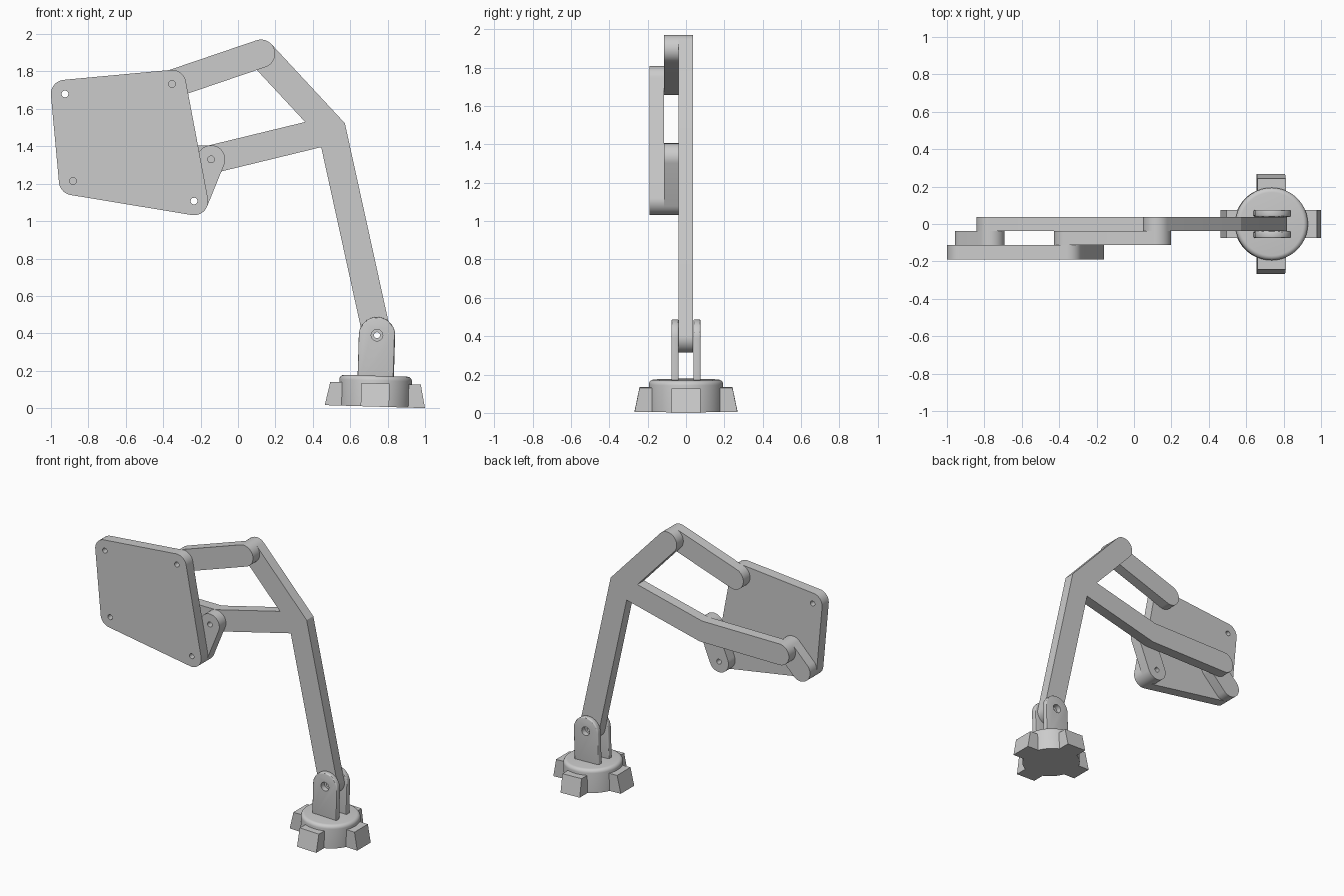
import bpy, bmesh, math
from mathutils import Vector, Matrix

if "Cube" in bpy.data.objects:
    bpy.data.objects.remove(bpy.data.objects["Cube"])

R = 0.0755                      # half width of the arm bars
T = 0.0755                      # layer thickness
Y = [0.0375, 0.0375 - T, 0.0375 - 2 * T, 0.0375 - 3 * T]   # layer boundaries, back to front


def outline(walk, r, rounded=False, n=20):
    """Offset a closed walk of (x, z) points: round at turnarounds, mitred at bends."""
    pts = [Vector(p) for p in walk]
    out = []
    for i, p in enumerate(pts):
        a, b = pts[i - 1], pts[(i + 1) % len(pts)]
        d1, d2 = (p - a).normalized(), (b - p).normalized()
        n1, n2 = Vector((d1.y, -d1.x)), Vector((d2.y, -d2.x))
        back = d1.dot(d2) < -0.9999
        if back or rounded:
            turn = math.pi if back else math.acos(d1.dot(d2))
            start = math.atan2(n1.y, n1.x)
            for k in range(n + 1):
                t = start + turn * k / n
                out.append(p + r * Vector((math.cos(t), math.sin(t))))
        else:
            out.append(p + r * (n1 + n2) / (1 + n1.dot(n2)))
    return out


def finish(bm, name, matrix=None):
    bmesh.ops.recalc_face_normals(bm, faces=bm.faces)
    if matrix:
        bm.transform(matrix)
    me = bpy.data.meshes.new(name)
    bm.to_mesh(me)
    bm.free()
    ob = bpy.data.objects.new(name, me)
    bpy.context.collection.objects.link(ob)
    return ob


def smooth(ob):
    bpy.ops.object.select_all(action='DESELECT')
    ob.select_set(True)
    bpy.context.view_layer.objects.active = ob
    bpy.ops.object.shade_smooth_by_angle(angle=math.radians(30))


def prism(name, pts, y0, y1, holes=(), bevel=0, matrix=None):
    """Extrude an (x, z) outline along y, optionally round its rims and drill (x, z, r) holes."""
    bm = bmesh.new()
    f = bm.faces.new([bm.verts.new((p[0], y0, p[1])) for p in pts])
    ext = bmesh.ops.extrude_face_region(bm, geom=[f])['geom']
    bmesh.ops.translate(bm, verts=[v for v in ext if isinstance(v, bmesh.types.BMVert)],
                        vec=(0, y1 - y0, 0))
    if bevel:
        rims = [e for e in bm.edges if abs(e.verts[0].co.y - e.verts[1].co.y) < 1e-6]
        bmesh.ops.bevel(bm, geom=rims, offset=bevel, segments=3, affect='EDGES', profile=0.5)
    ob = finish(bm, name, matrix)
    for x, z, r in holes:
        circle = [(x + r * math.cos(k * math.tau / 32), z + r * math.sin(k * math.tau / 32))
                  for k in range(32)]
        lo, hi = min(y0, y1) - 0.02, max(y0, y1) + 0.02
        cutter = prism('hole_cutter', circle, lo, hi, matrix=matrix)
        cutter.hide_render = True
        mod = ob.modifiers.new('hole', 'BOOLEAN')
        mod.operation, mod.solver, mod.object = 'DIFFERENCE', 'EXACT', cutter
        bpy.context.view_layer.objects.active = ob
        bpy.ops.object.modifier_apply(modifier=mod.name)
        bpy.data.objects.remove(cutter)
    smooth(ob)
    return ob


# joint positions in the front plane
foot_pivot = (0.743, 0.39)
elbow = (0.502, 1.487)
top_pivot = (0.123, 1.895)
bend = (-0.144, 1.33)
arm_end = (-0.767, 1.33)
p_tl, p_tr = (-0.925, 1.68), (-0.353, 1.733)
p_bl, p_br = (-0.882, 1.214), (-0.235, 1.107)
h = 0.018

# branched main arm
prism('main_arm', outline([foot_pivot, elbow, top_pivot, elbow, bend, arm_end, bend, elbow], R),
      Y[0], Y[1], [(*foot_pivot, 0.016)])

# links in the middle layer
prism('upper_link', outline([top_pivot, p_tr], R), Y[1], Y[2])
prism('right_short_link', outline([bend, p_br], R), Y[1], Y[2], [(*bend, h), (*p_br, h)])
prism('left_short_link', outline([arm_end, p_bl], R), Y[1], Y[2])

# mounting plate with a hole in each corner
prism('plate', outline([p_bl, p_br, p_tr, p_tl], R, True), Y[2], Y[3],
      [(*p, h) for p in (p_tl, p_tr, p_bl, p_br)])

# base is tilted slightly; local origin is the foot pivot
H = 0.382
base_m = Matrix.Translation((foot_pivot[0], 0, foot_pivot[1])) @ Matrix.Rotation(math.radians(1.7), 4, 'Y')

# clevis lugs
w = 0.097
lug = [(w * math.cos(k * math.pi / 28), w * math.sin(k * math.pi / 28)) for k in range(29)]
lug += [(-w, -H + 0.12), (w, -H + 0.12)]
for side, s in (('front', -1), ('back', 1)):
    prism(side + '_lug', lug, s * 0.038, s * 0.076, [(0, 0, 0.031)], 0.008, base_m)

# base disc with rounded top rim
bm = bmesh.new()
bmesh.ops.create_cone(bm, cap_ends=True, segments=64, radius1=0.194, radius2=0.194, depth=0.165,
                      matrix=Matrix.Translation((0, 0, -H + 0.0825)))
rim = [e for e in bm.edges if all(v.co.z > -H + 0.16 for v in e.verts)]
bmesh.ops.bevel(bm, geom=rim, offset=0.025, segments=5, affect='EDGES', profile=0.5)
smooth(finish(bm, 'base_disc', base_m))

# four tapered feet
foot = [(0.12, -H), (0.268, -H), (0.242, -H + 0.125), (0.12, -H + 0.125)]
for k in range(4):
    prism('foot_%d' % (k + 1), foot, -0.076, 0.076,
          matrix=base_m @ Matrix.Rotation(k * math.pi / 2, 4, 'Z'))
